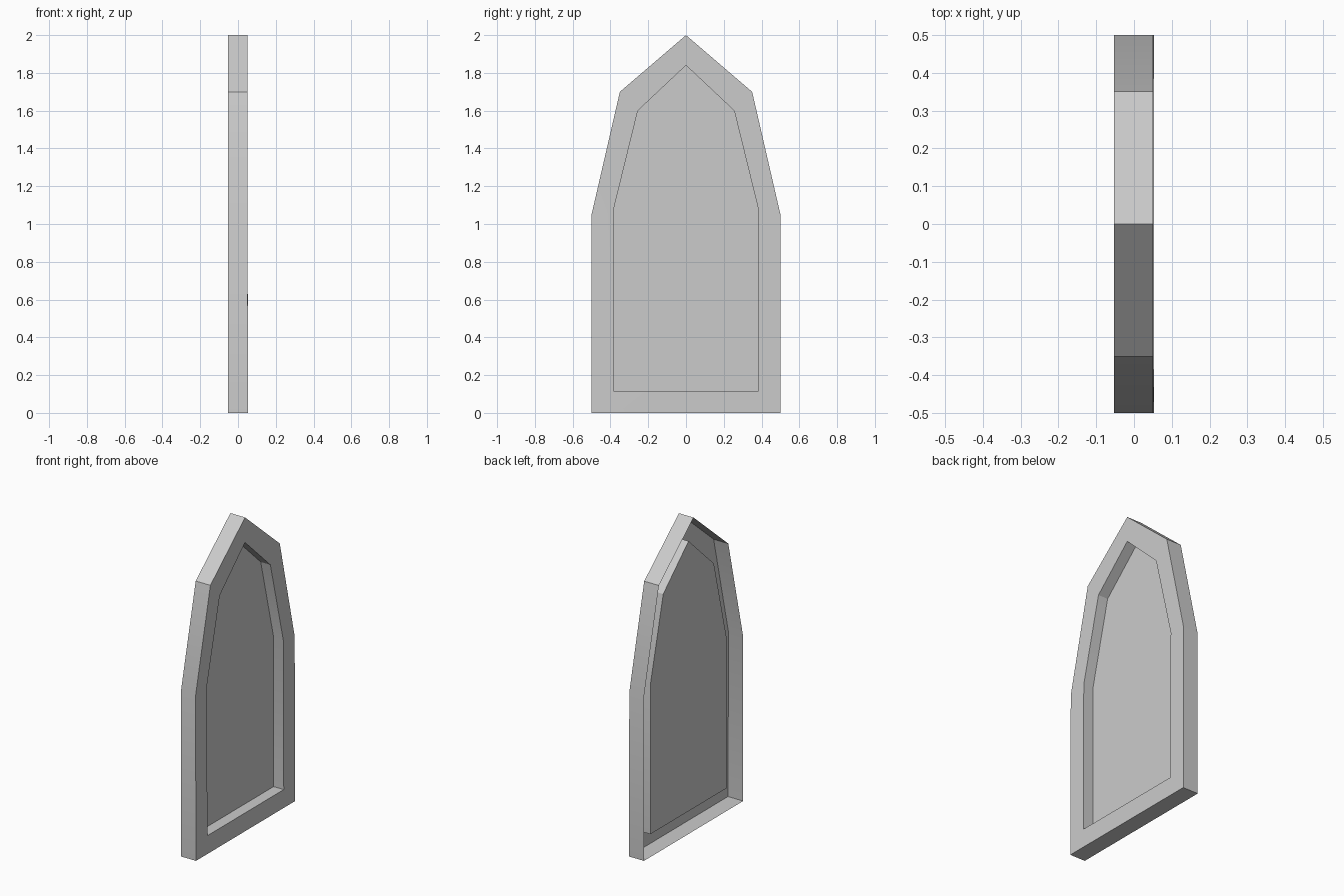
import bpy, bmesh, math

if "Cube" in bpy.data.objects:
    bpy.data.objects.remove(bpy.data.objects["Cube"])


def mirrored(half):
    # half runs from the bottom corner (+y) up to the centre tip
    return half + [(-y, z) for y, z in reversed(half[:-1])]


outer = mirrored([(0.5, 0.0), (0.5, 1.05), (0.35, 1.70), (0.0, 2.0)])
inner = mirrored([(0.385, 0.117), (0.385, 1.07), (0.255, 1.60), (0.0, 1.84)])

BACK, FRONT, SILL, PANEL = -0.0535, 0.050, 0.0535, -0.018


def front_x(z):
    # bottom rail stands very slightly proud of the rest of the frame
    return SILL if z < 0.2 else FRONT


bm = bmesh.new()
rings = [
    [bm.verts.new((BACK, y, z)) for y, z in outer],
    [bm.verts.new((front_x(z), y, z)) for y, z in outer],
    [bm.verts.new((front_x(z), y, z)) for y, z in inner],
    [bm.verts.new((PANEL, y, z)) for y, z in inner],
]

# Outer rim, frame face and recess walls; the back stays open
n = len(outer)
for a, b in zip(rings, rings[1:]):
    for i in range(n):
        j = (i + 1) % n
        bm.faces.new((a[i], a[j], b[j], b[i]))

# Recessed panel
bm.faces.new(rings[-1])

# Make the panel and frame face towards +x
bm.normal_update()
bmesh.ops.recalc_face_normals(bm, faces=bm.faces[:])
bm.faces.ensure_lookup_table()
bm.normal_update()
if bm.faces[-1].normal.x < 0:
    bmesh.ops.reverse_faces(bm, faces=bm.faces[:])

mesh = bpy.data.meshes.new("pointed_window_panel")
bm.to_mesh(mesh)
bm.free()
window = bpy.data.objects.new("pointed_window_panel", mesh)
bpy.context.collection.objects.link(window)

# Soft shading on the gentle bends, crisp everywhere else
bpy.context.view_layer.objects.active = window
window.select_set(True)
bpy.ops.object.shade_smooth_by_angle(angle=math.radians(30))
